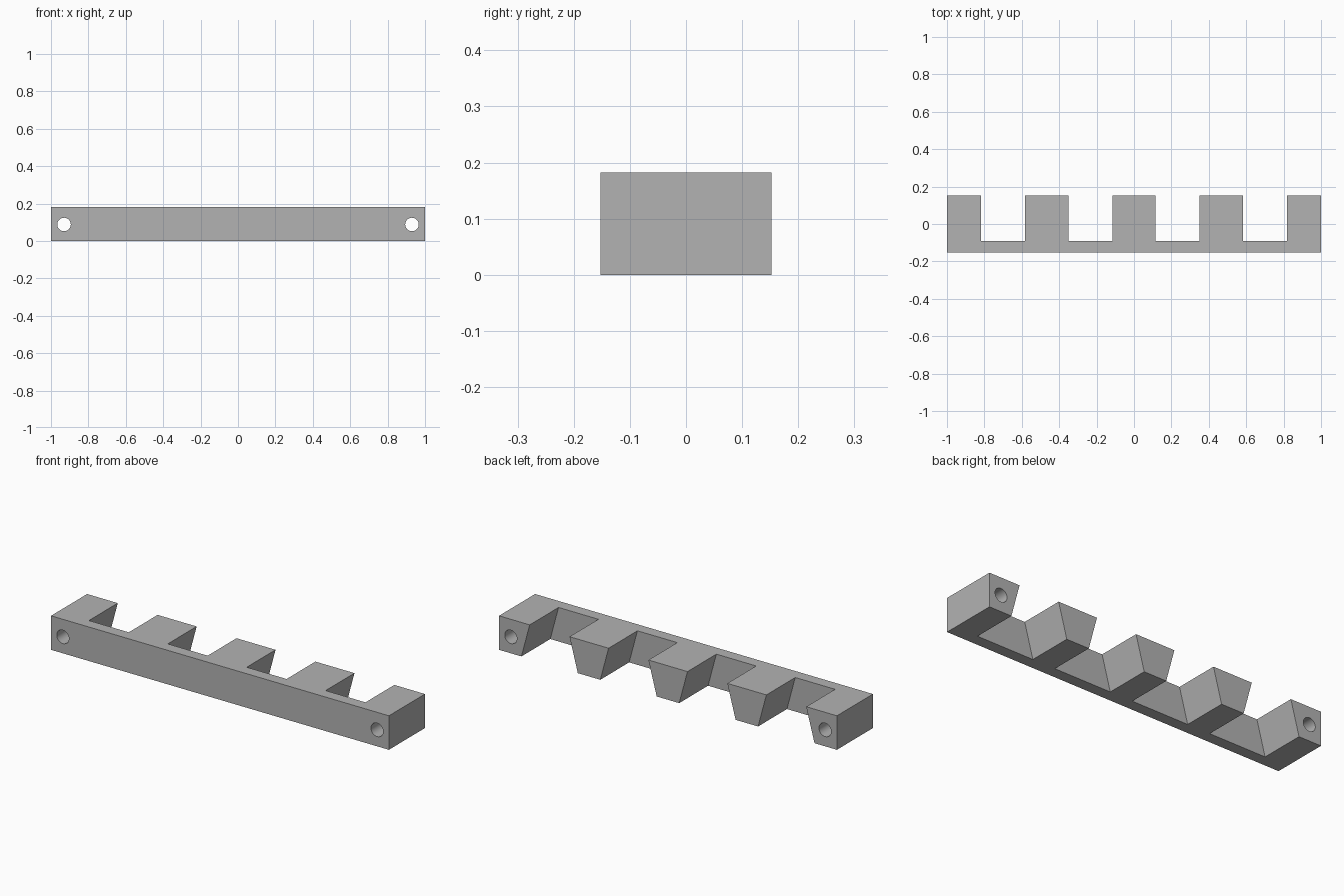
import bpy, bmesh
from mathutils import Matrix, Vector

default = bpy.data.objects.get("Cube")
if default:
    bpy.data.objects.remove(default, do_unlink=True)

LENGTH, DEPTH, HEIGHT = 2.0, 0.305, 0.182
WEB = 0.061          # thickness of the front rail
PITCH = 0.467        # spacing of the notches
NOTCH_TOP, FLARE = 0.236, 0.049   # notch width at the top, widening per side
HOLE_X, HOLE_Z, HOLE_R = 0.93, 0.088, 0.036

grey = bpy.data.materials.new("plain grey")
grey.use_nodes = True
colour = (0.45, 0.45, 0.45, 1)
grey.diffuse_color = colour
grey.node_tree.nodes["Principled BSDF"].inputs["Base Color"].default_value = colour


def make_object(name, bm):
    bmesh.ops.recalc_face_normals(bm, faces=bm.faces)
    mesh = bpy.data.meshes.new(name)
    bm.to_mesh(mesh)
    bm.free()
    mesh.materials.append(grey)
    obj = bpy.data.objects.new(name, mesh)
    bpy.context.collection.objects.link(obj)
    return obj


def prism(name, profile, y0, y1):
    """Extrude an x-z profile from y0 to y1."""
    bm = bmesh.new()
    face = bm.faces.new([bm.verts.new((x, y0, z)) for x, z in profile])
    ext = bmesh.ops.extrude_face_region(bm, geom=[face])
    verts = [v for v in ext["geom"] if isinstance(v, bmesh.types.BMVert)]
    bmesh.ops.translate(bm, verts=verts, vec=Vector((0, y1 - y0, 0)))
    return make_object(name, bm)


def hole_cutter(x):
    bm = bmesh.new()
    place = Matrix.Translation((x, 0, HOLE_Z)) @ Matrix.Rotation(1.5707963, 4, "X")
    bmesh.ops.create_cone(bm, cap_ends=True, segments=48, radius1=HOLE_R,
                          radius2=HOLE_R, depth=DEPTH * 2, matrix=place)
    return make_object("hole_cutter", bm)


# Solid bar
half = LENGTH / 2
bar = prism("notched_bar", [(-half, 0), (half, 0), (half, HEIGHT), (-half, HEIGHT)],
            -DEPTH / 2, DEPTH / 2)

# Flared notches behind the rail, wider toward the bottom
cutters = []
extra = 0.05
slope = FLARE / HEIGHT
top_half = NOTCH_TOP / 2 - slope * extra
low_half = NOTCH_TOP / 2 + FLARE + slope * extra
for i in range(4):
    cx = (i - 1.5) * PITCH
    cutters.append(prism("notch_cutter",
                         [(cx - low_half, -extra), (cx + low_half, -extra),
                          (cx + top_half, HEIGHT + extra), (cx - top_half, HEIGHT + extra)],
                         -DEPTH / 2 + WEB, DEPTH))

# Mounting holes through the end blocks
cutters += [hole_cutter(side * HOLE_X) for side in (-1, 1)]

for cutter in cutters:
    cutter.hide_render = True
    mod = bar.modifiers.new("cut", "BOOLEAN")
    mod.operation = "DIFFERENCE"
    mod.solver = "EXACT"
    mod.object = cutter

# Bake the cuts and discard the cutters
bpy.ops.object.select_all(action="DESELECT")
bar.select_set(True)
bpy.context.view_layer.objects.active = bar
for mod in list(bar.modifiers):
    bpy.ops.object.modifier_apply(modifier=mod.name)
for cutter in cutters:
    bpy.data.objects.remove(cutter, do_unlink=True)

# Round hole walls, crisp edges elsewhere
bpy.ops.object.shade_smooth_by_angle(angle=0.5)
